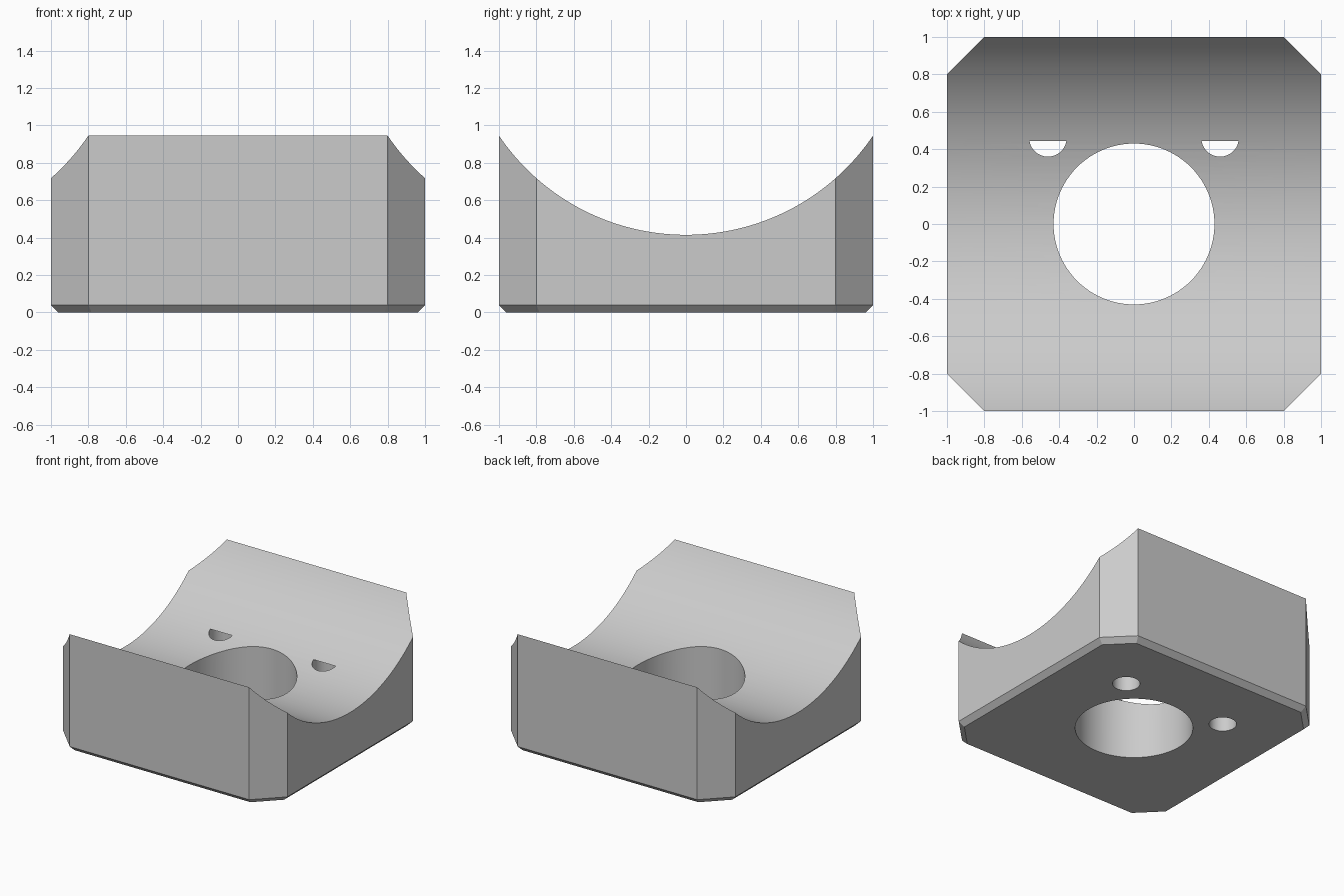
import bpy, bmesh, math

if "Cube" in bpy.data.objects:
    bpy.data.objects.remove(bpy.data.objects["Cube"])


def octagon(half, corner, z):
    """Square outline with cut corners, counter-clockwise."""
    pts = [(half, corner), (corner, half)]
    quads = []
    for k in range(4):
        c, s = round(math.cos(k * math.pi / 2)), round(math.sin(k * math.pi / 2))
        quads += [(x * c - y * s, x * s + y * c, z) for x, y in pts]
    return quads


def make_block():
    bm = bmesh.new()
    bevel = 0.04
    inner = 1.8 - bevel * math.sqrt(2) - (1 - bevel)
    levels = [(1 - bevel, inner, 0), (1, 0.8, bevel), (1, 0.8, 1.2)]
    rings = [[bm.verts.new(p) for p in octagon(*lv)] for lv in levels]
    for low, high in zip(rings, rings[1:]):
        for i in range(8):
            j = (i + 1) % 8
            bm.faces.new((low[i], low[j], high[j], high[i]))
    bm.faces.new(rings[0][::-1])
    bm.faces.new(rings[-1])
    mesh = bpy.data.meshes.new("saddle_block")
    bm.to_mesh(mesh)
    bm.free()
    obj = bpy.data.objects.new("saddle_block", mesh)
    bpy.context.collection.objects.link(obj)
    return obj


def cut_cylinder(target, radius, depth, location, rotation=(0, 0, 0), sides=96):
    bpy.ops.mesh.primitive_cylinder_add(vertices=sides, radius=radius, depth=depth,
                                        location=location, rotation=rotation)
    cutter = bpy.context.object
    cutter.name = "cutter"
    cutter.hide_render = True
    mod = target.modifiers.new("cut", 'BOOLEAN')
    mod.operation, mod.solver, mod.object = 'DIFFERENCE', 'EXACT', cutter
    bpy.context.view_layer.objects.active = target
    bpy.ops.object.modifier_apply(modifier=mod.name)
    bpy.data.objects.remove(cutter)


# Block with cut corners and a bevelled underside
block = make_block()

# Round trough along x
trough_r = 1.208
cut_cylinder(block, trough_r, 3, (0, 0, 0.415 + trough_r), (0, math.pi / 2, 0), 192)

# Central bore
cut_cylinder(block, 0.43, 3, (0, 0, 0))

# Two pin holes from below, breaking partly into the trough
for side in (-1, 1):
    cut_cylinder(block, 0.1, 1.0, (side * 0.46, 0.46, 0), sides=48)

# Smooth curved walls, sharp edges
bpy.ops.object.select_all(action='DESELECT')
block.select_set(True)
bpy.context.view_layer.objects.active = block
bpy.ops.object.shade_smooth_by_angle(angle=math.radians(20))
